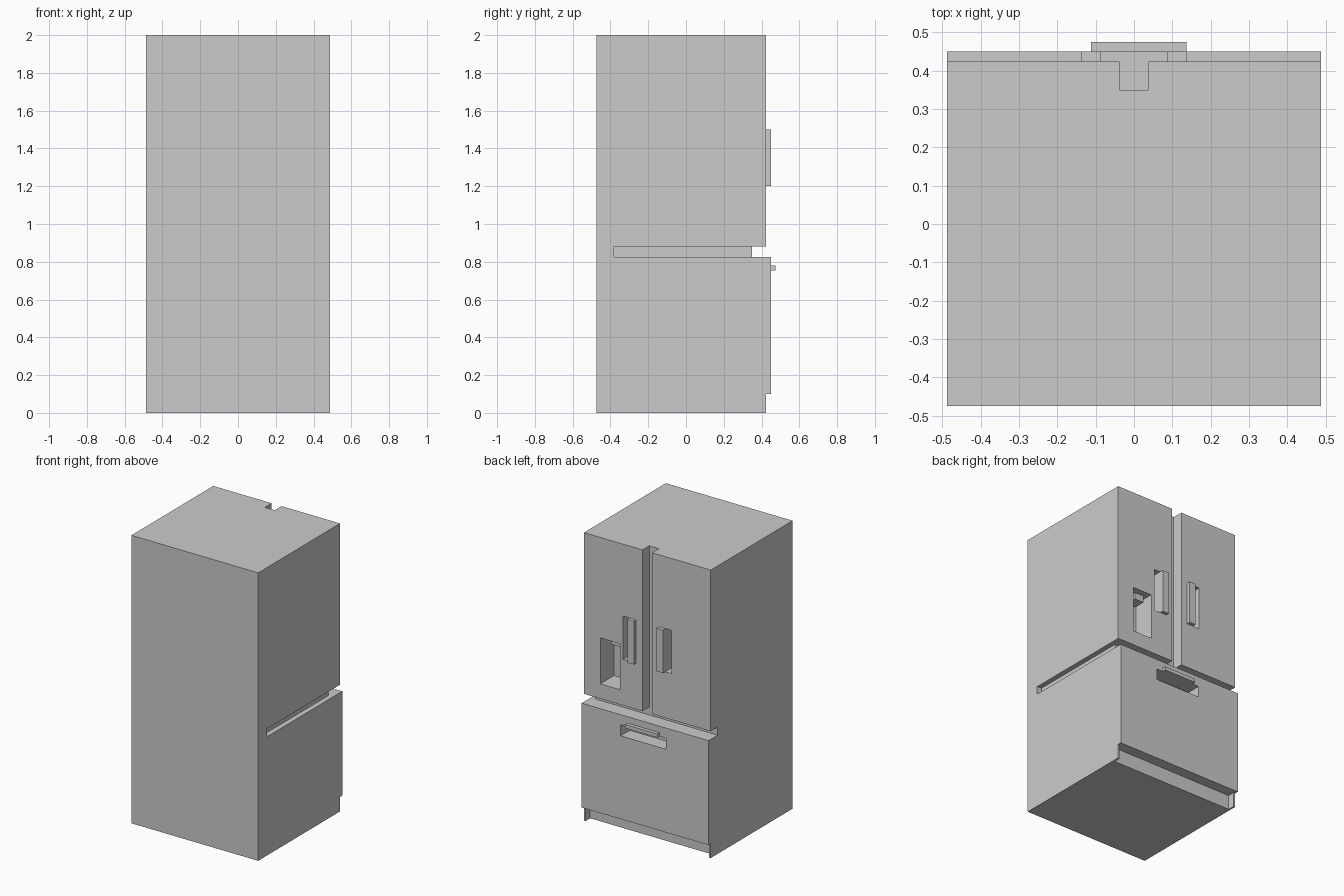
import bpy

old = bpy.data.objects.get("Cube")
if old:
    bpy.data.objects.remove(old, do_unlink=True)

GREY = (0.6, 0.6, 0.6, 1.0)
grey = bpy.data.materials.new("light grey")
grey.use_nodes = True
grey.diffuse_color = GREY
grey.node_tree.nodes["Principled BSDF"].inputs["Base Color"].default_value = GREY


def box(name, x, y, z):
    """Box from (low, high) ranges on each axis."""
    bpy.ops.mesh.primitive_cube_add(size=1)
    ob = bpy.context.object
    ob.name = name
    ob.location = [(a + b) / 2 for a, b in (x, y, z)]
    ob.scale = [b - a for a, b in (x, y, z)]
    bpy.ops.object.transform_apply(location=True, rotation=False, scale=True)
    ob.data.materials.append(grey)
    return ob


def cut(targets, x, y, z):
    """Carve a box-shaped recess out of each target."""
    cutter = box("recess_cutter", x, y, z)
    cutter.hide_render = True
    for ob in targets:
        mod = ob.modifiers.new("recess", 'BOOLEAN')
        mod.operation = 'DIFFERENCE'
        mod.solver = 'EXACT'
        mod.object = cutter
        bpy.context.view_layer.objects.active = ob
        bpy.ops.object.modifier_apply(modifier=mod.name)
    bpy.data.objects.remove(cutter, do_unlink=True)


W = 0.487          # half width
BACK = -0.474
CORE = 0.349       # cabinet face behind the doors
DOOR = 0.424       # door face
DRAWER = 0.449     # drawer face
GAP = (0.825, 0.88)

# Cabinet with a finger groove along one side
cabinet = box("cabinet", (-W, W), (BACK, CORE), (0, 2))
cut([cabinet], (W - 0.035, W + 0.1), (-0.38, CORE + 0.1), GAP)

# Upper doors, each with a recessed upright handle
doors = {}
for side, s in (("left", 1), ("right", -1)):
    def span(a, b):
        return tuple(sorted((s * a, s * b)))
    door = box(side + "_door", span(0.038, W), (CORE, DOOR), (GAP[1], 2))
    cut([door], span(0.087, 0.187), (CORE - 0.05, DOOR + 0.1), (1.2, 1.5))
    box(side + "_door_handle", span(0.087, 0.137), (CORE, DRAWER), (1.2, 1.5))
    box(side + "_plinth_post", span(W - 0.0125, W), (CORE, DOOR), (0, 0.1))
    doors[side] = door

# Dispenser alcove and nozzle in the left door
cut([cabinet, doors["left"]], (0.212, 0.362), (DOOR - 0.15, DOOR + 0.1), (0.983, 1.302))
box("dispenser_nozzle", (0.24, 0.31), (0.3, 0.38), (1.255, 1.302))

# Freezer drawer with a recessed grip and lip
drawer = box("freezer_drawer", (-W, W), (CORE, DRAWER), (0.1, GAP[0]))
cut([drawer], (-0.162, 0.187), (CORE - 0.05, DRAWER + 0.1), (0.678, 0.755))
box("drawer_handle_lip", (-0.112, 0.137), (DRAWER, 0.474), (0.755, 0.78))

# Plinth set back between the two posts
box("plinth", (0.0125 - W, W - 0.0125), (CORE, 0.374), (0, 0.1))
